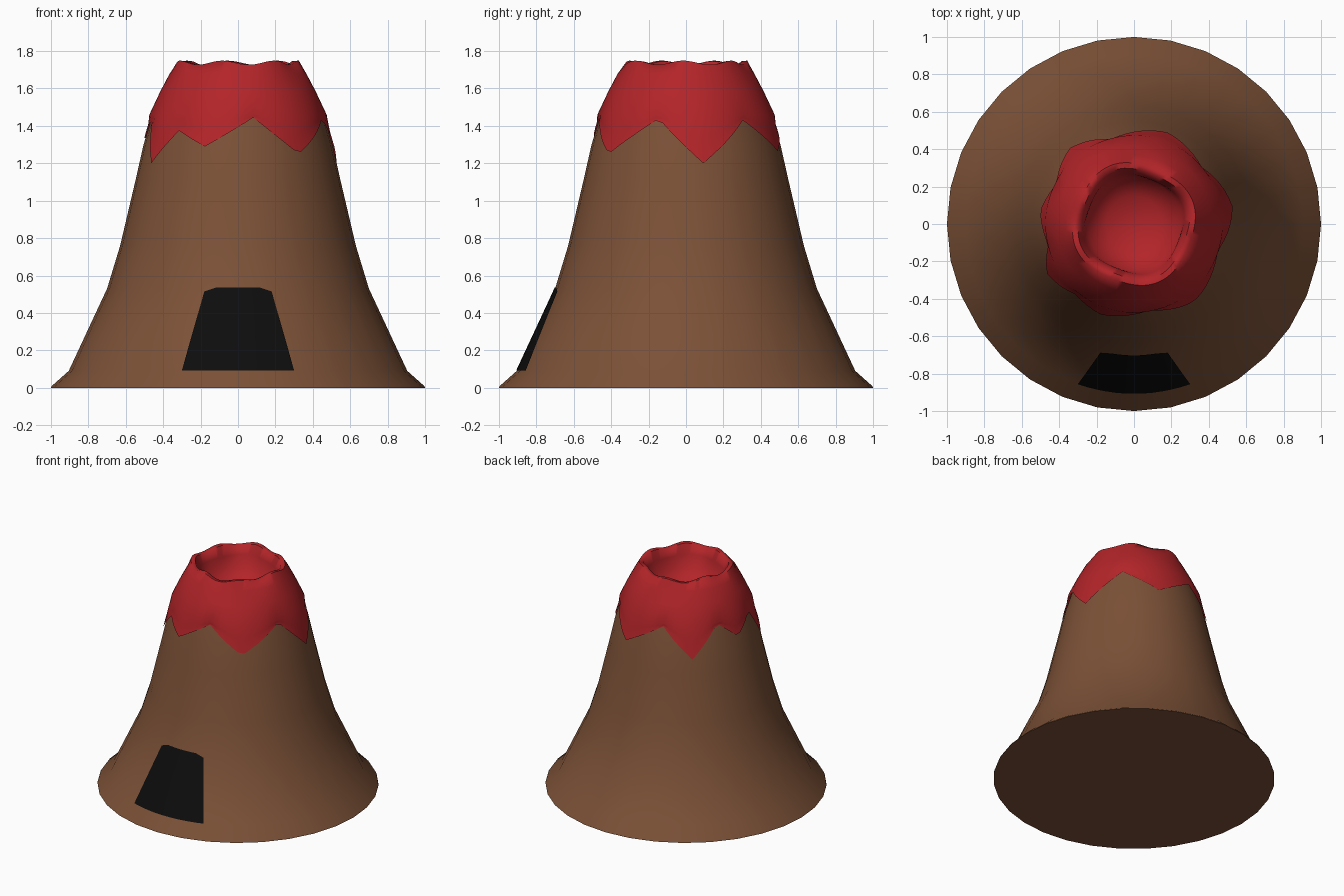
import bpy, math

if "Cube" in bpy.data.objects:
    bpy.data.objects.remove(bpy.data.objects["Cube"])

def material(name, rgb):
    m = bpy.data.materials.new(name)
    m.diffuse_color = (*rgb, 1)
    m.use_nodes = True
    m.node_tree.nodes["Principled BSDF"].inputs["Base Color"].default_value = m.diffuse_color
    return m

def make(name, verts, faces, mat, angle=40):
    me = bpy.data.meshes.new(name)
    me.from_pydata(verts, [], faces)
    me.materials.append(mat)
    ob = bpy.data.objects.new(name, me)
    bpy.context.collection.objects.link(ob)
    bpy.ops.object.select_all(action='DESELECT')
    ob.select_set(True)
    bpy.context.view_layer.objects.active = ob
    bpy.ops.object.shade_smooth_by_angle(angle=math.radians(angle))
    return ob

def lerp(table, t):
    for (a, va), (b, vb) in zip(table, table[1:]):
        if t <= b:
            return va + (vb - va) * max(0, t - a) / (b - a)
    return table[-1][1]

def bridge(rows, n):
    # quads between consecutive closed rings of n points
    return [(r*n + i, r*n + (i+1) % n, (r+1)*n + (i+1) % n, (r+1)*n + i)
            for r in range(rows - 1) for i in range(n)]

brown = material("rock", (0.20, 0.082, 0.038))
red = material("lava", (0.45, 0.018, 0.022))
black = material("dark", (0.004, 0.004, 0.004))

# mountain body: flared lathe, (height, radius)
profile = [(0, 1.0), (0.01, 0.995), (0.09, 0.905), (0.53, 0.70), (0.76, 0.63),
           (1.1, 0.55), (1.3, 0.505), (1.48, 0.45)]
N = 32
verts = [(r*math.cos(2*math.pi*i/N), r*math.sin(2*math.pi*i/N), z)
         for z, r in profile for i in range(N)]
faces = bridge(len(profile), N) + [tuple(reversed(range(N)))]
make("mountain", verts, faces, brown)

# lava cap: dripping hem, rounded shoulder, uneven rim and crater bowl
hem = [(-52, 1.25), (-18, 1.44), (10, 1.2), (40, 1.43), (70, 1.265), (105, 1.44),
       (130, 1.22), (153, 1.45), (172, 1.32), (194, 1.435), (210, 1.2),
       (230, 1.375), (250, 1.29), (280, 1.445), (308, 1.25), (342, 1.44), (370, 1.2)]
cap = [(0.474, 1.46), (0.415, 1.585), (0.365, 1.68), (0.325, 1.738), (0.295, 1.735),
       (0.265, 1.67), (0.25, 1.57), (0.15, 1.50)]
M = 72
angles = [360*i/M for i in range(M)]
rings = []
for k in (0, 0.5):
    ring = []
    for a in angles:
        z = lerp(hem, a)
        z += (1.46 - z) * k
        ring.append((lerp(profile, z) + 0.008, z))
    rings.append(ring)
for k, (r, z) in enumerate(cap):
    wob = 0.011 if 2 < k < 5 else 0
    rings.append([(r + (0.012*math.sin(math.radians(4*a)) if 2 < k < 6 else 0),
                   z + wob*math.cos(math.radians(7*a + 20))) for a in angles])
verts = [(r*math.cos(math.radians(a)), r*math.sin(math.radians(a)), z)
         for ring in rings for a, (r, z) in zip(angles, ring)]
faces = bridge(len(rings), M)
verts.append((0, 0, 1.475))
last = (len(rings) - 1) * M
faces += [(last + i, last + (i+1) % M, len(verts) - 1) for i in range(M)]
make("lava_cap", verts, faces, red, 60)

# dark cave entrance laid on the slope
cols, rows = 12, 6
verts, faces = [], []
for j in range(rows + 1):
    for i in range(cols + 1):
        u, v = 2*i/cols - 1, j/rows
        top = 0.535 - 0.02 * max(0, (abs(u) - 0.667) / 0.333)
        x = u * (0.30 + (0.18 - 0.30) * v)
        z = 0.093 + (top - 0.093) * v
        r = lerp(profile, z) + 0.004
        verts.append((x, -math.sqrt(r*r - x*x), z))
for j in range(rows):
    for i in range(cols):
        a = j*(cols + 1) + i
        faces.append((a, a + 1, a + cols + 2, a + cols + 1))
make("cave_entrance", verts, faces, black)
